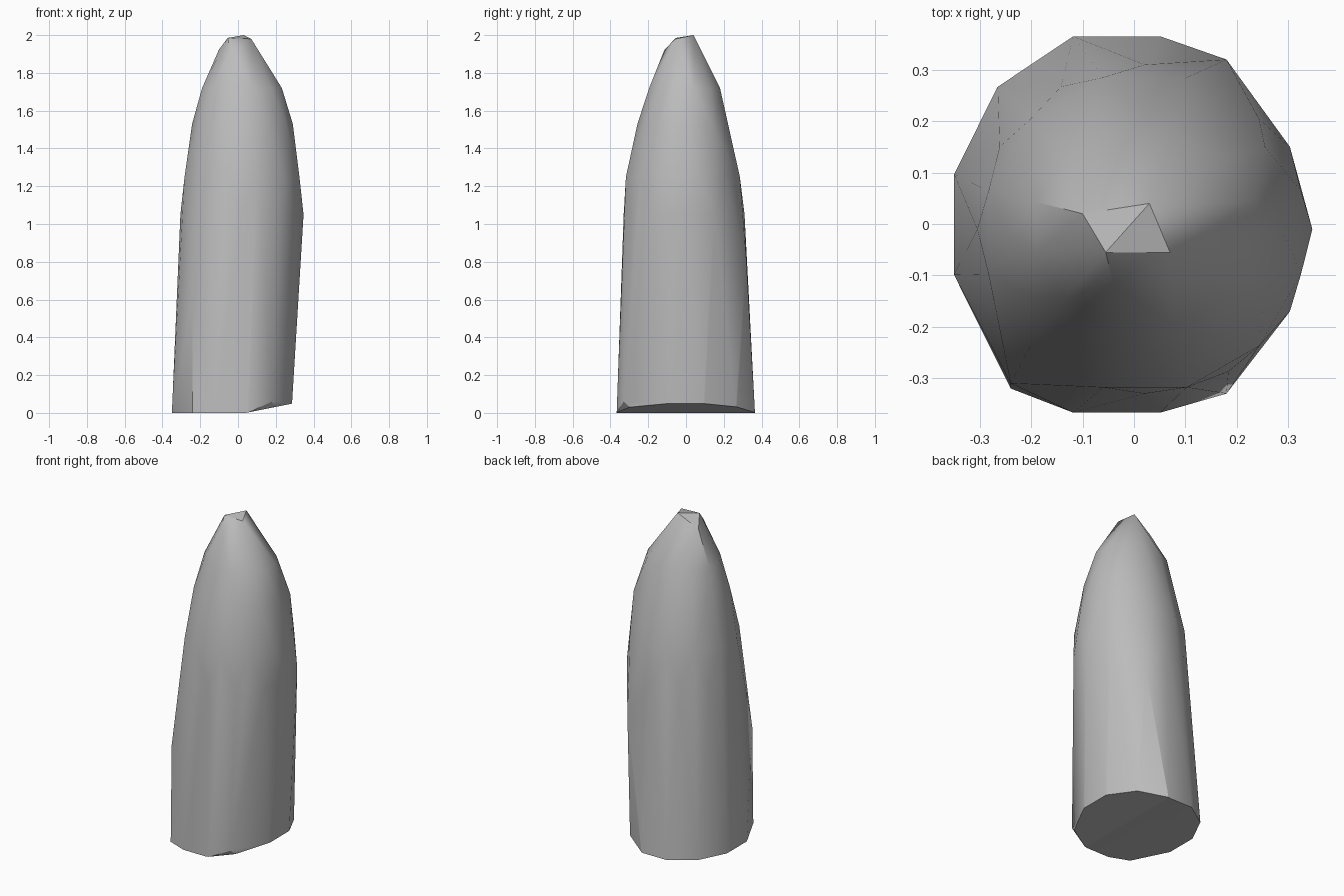
import bpy
import bmesh
from math import cos, sin, pi, radians
from mathutils import Vector

cube = bpy.data.objects.get("Cube")
if cube:
    bpy.data.objects.remove(cube, do_unlink=True)

# One plain stone grey
grey = bpy.data.materials.new("stone grey")
colour = (0.5, 0.5, 0.5, 1)
grey.diffuse_color = colour
grey.use_nodes = True
grey.node_tree.nodes["Principled BSDF"].inputs["Base Color"].default_value = colour

SIDES = 12


def ring(z, left, right, front, back, phase):
    """Twelve-sided outline that fills the given extents at one height."""
    centre = Vector(((left + right) / 2, (front + back) / 2, z))
    fit = 1 / cos(phase * pi / SIDES)
    points = []
    for i in range(SIDES):
        a = (2 * i + phase) * pi / SIDES
        offset = Vector((cos(a) * (right - left), sin(a) * (back - front), 0))
        points.append(centre + offset * fit / 2)
    return points


# Cross-sections: height, x extents, y extents, half-step turn
sections = [
    (0.0, -0.35, 0.283, -0.367, 0.365, 1),
    (1.05, -0.305, 0.347, -0.33, 0.31, 0),
    (1.25, -0.283, 0.325, -0.318, 0.285, 1),
    (1.53, -0.243, 0.29, -0.257, 0.22, 0),
    (1.72, -0.19, 0.232, -0.195, 0.18, 1),
]

# Chipped tip and the prominent corners of the body
corners = [
    (-0.055, -0.055, 1.985), (0.07, -0.055, 1.98), (0.03, 0.04, 2.0),
    (-0.1, 0.02, 1.925), (-0.04, -0.115, 1.92),
    (-0.24, -0.32, 0.0), (-0.24, -0.31, 0.6),
    (0.18, 0.32, 0.8), (0.18, -0.33, 0.06), (0.255, 0.15, 1.5),
]

bm = bmesh.new()
for section in sections:
    for point in ring(*section):
        bm.verts.new(point)
for point in corners:
    bm.verts.new(point)

# Wrap the sections in a faceted skin
hull = bmesh.ops.convex_hull(bm, input=bm.verts[:])
loose = [v for v in bm.verts if not v.link_faces]
bmesh.ops.delete(bm, geom=loose, context="VERTS")

# Slanted cut under the left side of the base
cut = bmesh.ops.bisect_plane(
    bm, geom=bm.verts[:] + bm.edges[:] + bm.faces[:],
    plane_co=(0.04, 0, 0), plane_no=(0.2, 0, -1), clear_outer=True)
rim = [e for e in bm.edges if e.is_boundary]
bmesh.ops.holes_fill(bm, edges=rim)
bmesh.ops.dissolve_limit(bm, angle_limit=radians(1), verts=bm.verts[:], edges=bm.edges[:])
bmesh.ops.recalc_face_normals(bm, faces=bm.faces[:])

mesh = bpy.data.meshes.new("pointed_stone")
bm.to_mesh(mesh)
bm.free()
mesh.materials.append(grey)
stone = bpy.data.objects.new("pointed_stone", mesh)
bpy.context.collection.objects.link(stone)

# Soft shading with crisp edges at the tip and base
bpy.ops.object.select_all(action="DESELECT")
stone.select_set(True)
bpy.context.view_layer.objects.active = stone
bpy.ops.object.shade_smooth_by_angle(angle=radians(30))
